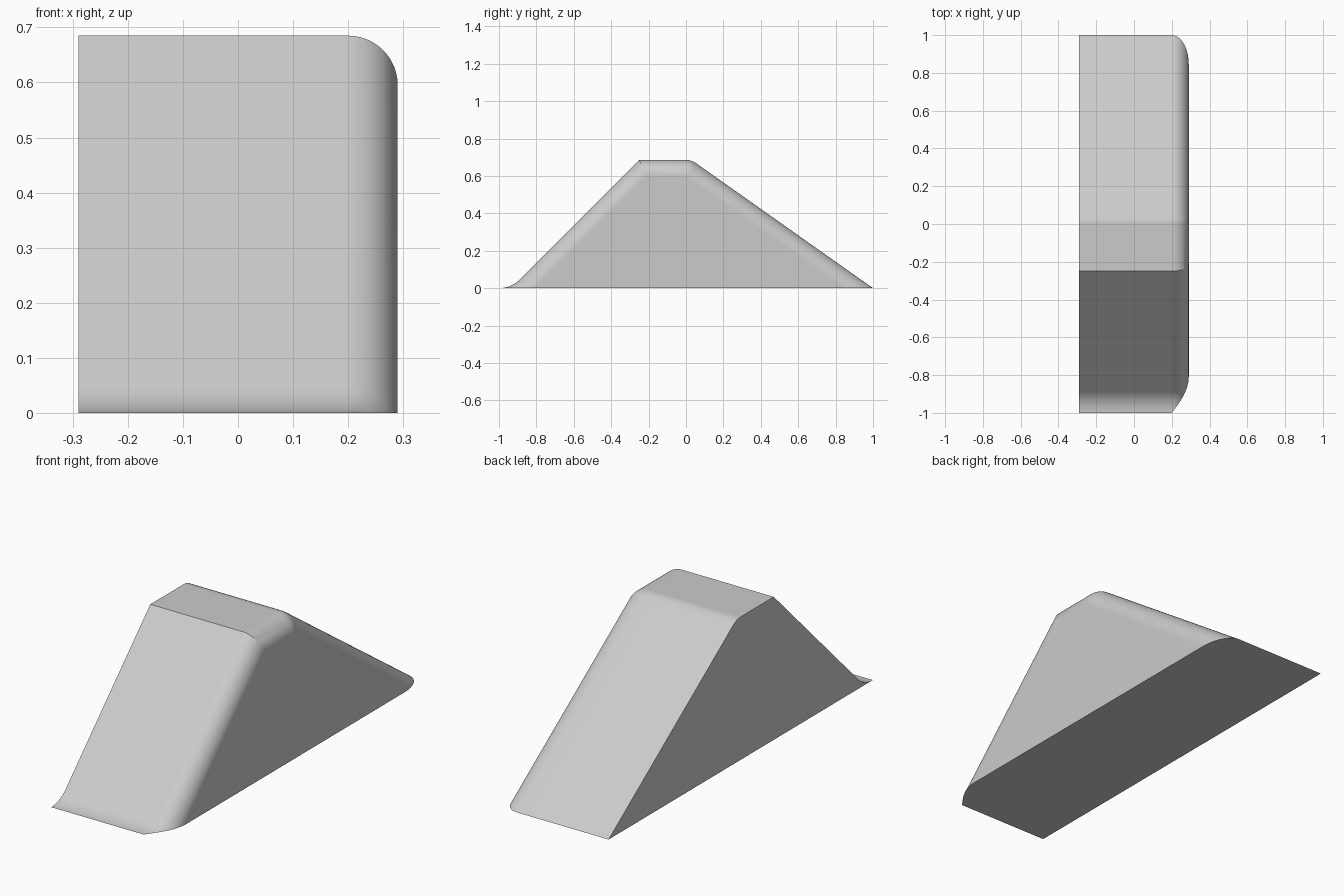
import bpy, bmesh
from math import sin, cos, acos, pi, radians, atan2, sqrt

cube = bpy.data.objects.get("Cube")
if cube:
    bpy.data.objects.remove(cube, do_unlink=True)

HALF, TOP, ROUND = 0.29, 0.685, 0.09
FOOT, RIDGE = -0.935, 0.03            # front slope foot, back edge of the flat top
TOE = (1 + FOOT) / (sin(pi / 8) / cos(pi / 8))   # radius of the hollow toe
BACK = atan2(TOP, 1 - RIDGE)          # back slope angle
STEPS = 12


def profile(d):
    """Side outline shrunk inwards by d and cut off at the ground."""
    pts = []
    # hollow toe
    r = TOE + d
    start = acos(TOE / r)
    for i in range(STEPS + 1):
        if start >= pi / 4:
            pts.append((FOOT + d * sqrt(2), 0))
        else:
            a = start + (pi / 4 - start) * i / STEPS
            pts.append((-1 + r * sin(a), TOE - r * cos(a)))
    # crisp front edge of the top
    pts.append((FOOT + d * sqrt(2) + TOP - d, TOP - d))
    # soft back edge of the top
    cy = RIDGE - ROUND * sin(BACK / 2) / cos(BACK / 2)
    for i in range(STEPS // 2 + 1):
        a = BACK * i / (STEPS // 2)
        pts.append((cy + (ROUND - d) * sin(a), TOP - ROUND + (ROUND - d) * cos(a)))
    # back foot
    pts.append((1 - d / sin(BACK), 0))
    return pts


# outlines from the flat side to the rounded side
layers = [(-HALF, 0)]
for i in range(STEPS + 1):
    a = pi / 2 * i / STEPS
    layers.append((HALF - ROUND + ROUND * sin(a), ROUND * (1 - cos(a))))

bm = bmesh.new()
rings = [[bm.verts.new((x, y, z)) for y, z in profile(d)] for x, d in layers]
for a, b in zip(rings, rings[1:]):
    for i in range(len(a)):
        j = (i + 1) % len(a)
        bm.faces.new((a[i], a[j], b[j], b[i]))
bm.faces.new(rings[0])
bm.faces.new(rings[-1])
bmesh.ops.remove_doubles(bm, verts=bm.verts, dist=0.00005)
bmesh.ops.recalc_face_normals(bm, faces=bm.faces)
mesh = bpy.data.meshes.new("wedge_block")
bm.to_mesh(mesh)
bm.free()

block = bpy.data.objects.new("wedge_block", mesh)
bpy.context.collection.objects.link(block)

# plain grey finish
grey = bpy.data.materials.new("light_grey")
grey.use_nodes = True
colour = (0.6, 0.6, 0.6, 1)
grey.diffuse_color = colour
grey.node_tree.nodes["Principled BSDF"].inputs["Base Color"].default_value = colour
mesh.materials.append(grey)

# smooth rounds with crisp edges and flat large faces
bpy.context.view_layer.objects.active = block
block.select_set(True)
bpy.ops.object.shade_smooth_by_angle(angle=radians(28))
weighted = block.modifiers.new("flat_faces", "WEIGHTED_NORMAL")
weighted.keep_sharp = True
